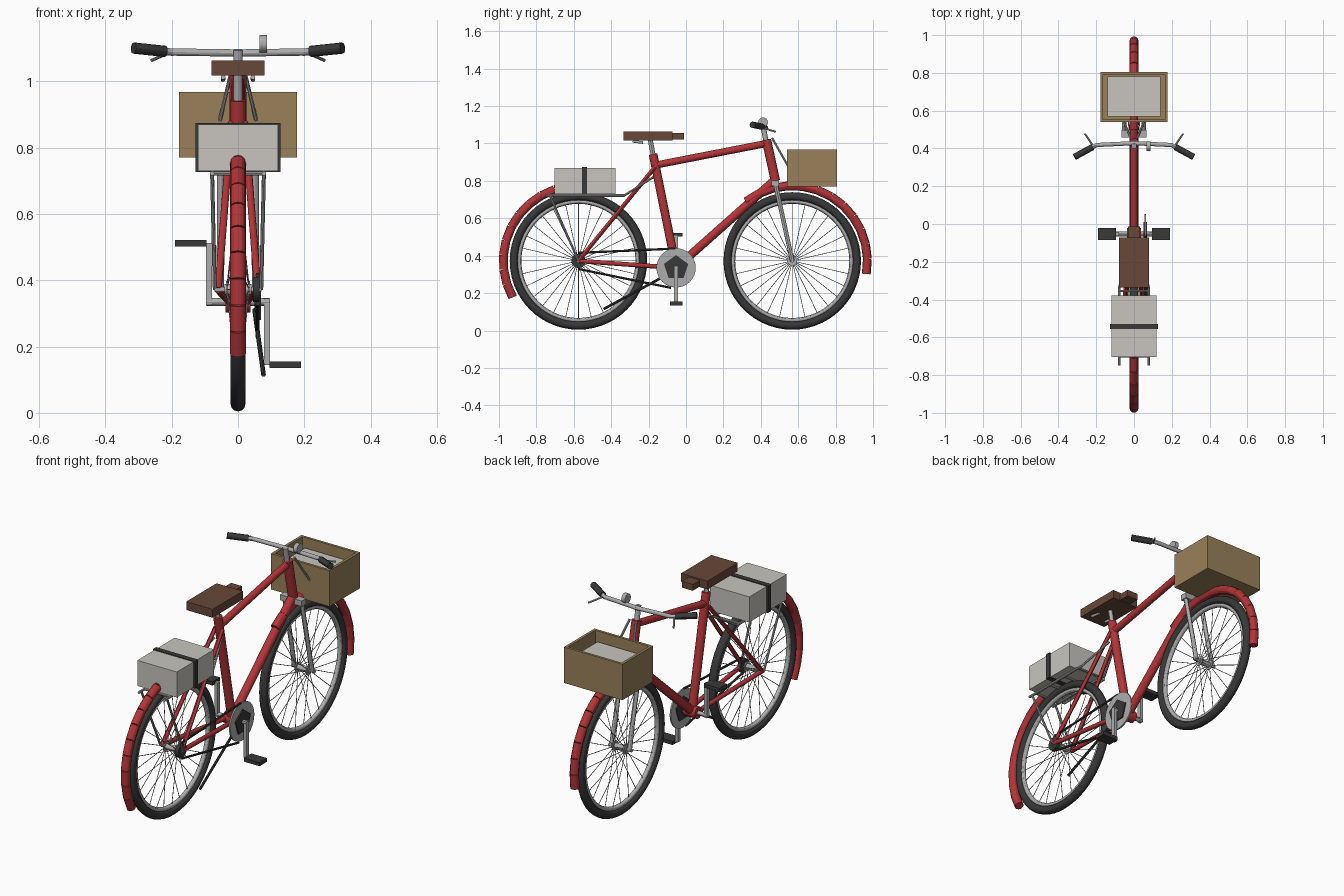
import bpy, math
from mathutils import Vector, Matrix

if "Cube" in bpy.data.objects:
    bpy.data.objects.remove(bpy.data.objects["Cube"])


def mat(name, r, g, b):
    m = bpy.data.materials.new(name)
    m.diffuse_color = (r, g, b, 1)
    m.use_nodes = True
    m.node_tree.nodes["Principled BSDF"].inputs["Base Color"].default_value = m.diffuse_color
    return m


RED = mat("red_paint", 0.45, 0.035, 0.04)
DARK = mat("black_rubber", 0.04, 0.04, 0.04)
STEEL = mat("steel", 0.42, 0.42, 0.42)
BROWN = mat("brown_leather", 0.14, 0.065, 0.04)
WOOD = mat("tan_wood", 0.32, 0.22, 0.1)
PAPER = mat("pale_card", 0.58, 0.56, 0.52)


def finish(name, m, smooth=True):
    o = bpy.context.object
    o.name = name
    o.data.materials.append(m)
    if smooth:
        bpy.ops.object.shade_smooth_by_angle()
    return o


def box(name, m, x, y, z):
    """Box from three (min, max) ranges."""
    bpy.ops.mesh.primitive_cube_add(size=1)
    o = finish(name, m, False)
    r = (x, y, z)
    o.data.transform(Matrix.Translation([sum(a) / 2 for a in r]) @
                     Matrix.Diagonal([a[1] - a[0] for a in r] + [1]))
    return o


def rod(name, m, a, b, r, sides=12):
    """Cylinder between two points."""
    a, b = Vector(a), Vector(b)
    d = b - a
    bpy.ops.mesh.primitive_cylinder_add(vertices=sides, radius=r, depth=d.length, location=(a + b) / 2)
    bpy.context.object.rotation_euler = d.to_track_quat('Z', 'Y').to_euler()
    return finish(name, m)


def chain_of_rods(name, m, pts, r, sides=12):
    for i, (a, b) in enumerate(zip(pts, pts[1:])):
        rod(f"{name}_{i}", m, a, b, r, sides)


def torus(name, m, c, R, r, seg=56, minor=12):
    bpy.ops.mesh.primitive_torus_add(major_segments=seg, minor_segments=minor, major_radius=R,
                                     minor_radius=r, location=c, rotation=(0, math.pi / 2, 0))
    return finish(name, m)


def on_arc(cy, r, deg, x=0):
    a = math.radians(deg)
    return Vector((x, cy + r * math.cos(a), WZ + r * math.sin(a)))


WZ, REAR, FRONT = 0.372, -0.575, 0.568
BB = (0, -0.053, 0.335)

# Wheels: tyre, rim, hub with flanges, spokes
for side, cy in (("rear", REAR), ("front", FRONT)):
    c = (0, cy, WZ)
    torus(side + "_tyre", DARK, c, 0.345, 0.0225)
    rim = torus(side + "_rim", STEEL, c, 0.317, 0.012)
    rod(side + "_hub", STEEL, (-0.04, cy, WZ), (0.04, cy, WZ), 0.016)
    rod(side + "_axle", STEEL, (-0.07, cy, WZ), (0.07, cy, WZ), 0.008)
    for s in (-1, 1):
        rod(side + "_hub_flange", STEEL, (s * 0.03, cy, WZ), (s * 0.036, cy, WZ), 0.026, 16)
    for i in range(28):
        a = i * 360 / 28
        s = 0.032 if i % 2 else -0.032
        rod(f"{side}_spoke_{i}", STEEL, on_arc(cy, 0.02, a, s), on_arc(cy, 0.312, a), 0.0018, 5)

# Mudguards, made of short straight segments
chain_of_rods("rear_mudguard", RED, [on_arc(REAR, 0.402, 75 + 134 * i / 12) for i in range(13)], 0.0235)
chain_of_rods("front_mudguard", RED, [on_arc(FRONT, 0.402, -10 + 138 * i / 12) for i in range(13)], 0.0235)

# Frame
rod("seat_tube", RED, BB, (0, -0.176, 0.943), 0.023, 16)
rod("top_tube", RED, (0, -0.16, 0.885), (0, 0.43, 1.0), 0.019, 16)
rod("head_tube", RED, (0, 0.43, 1.02), (0, 0.478, 0.80), 0.025, 16)
rod("down_tube", RED, BB, (0, 0.47, 0.80), 0.023, 16)
rod("bottom_bracket", RED, (-0.038, *BB[1:]), (0.038, *BB[1:]), 0.032, 16)
for s in (-1, 1):
    rod("seat_stay", RED, (s * 0.06, REAR, WZ), (s * 0.02, -0.165, 0.875), 0.011)
    rod("chain_stay", RED, (s * 0.06, REAR, WZ), (s * 0.025, *BB[1:]), 0.012)

# Fork
box("fork_crown", STEEL, (-0.066, 0.066), (0.458, 0.498), (0.772, 0.802))
for s in (-1, 1):
    chain_of_rods("fork_blade", STEEL,
                  [(s * 0.052, 0.478, 0.785), (s * 0.052, 0.538, 0.51), (s * 0.055, FRONT, WZ)], 0.012)

# Saddle
rod("seat_post", STEEL, (0, -0.174, 0.93), (0, -0.192, 1.025), 0.013)
box("saddle", BROWN, (-0.08, 0.08), (-0.335, -0.072), (1.017, 1.063))
box("saddle_nose", BROWN, (-0.033, 0.033), (-0.1, -0.012), (1.02, 1.055))
for s in (-1, 1):
    rod("saddle_spring", STEEL, (s * 0.045, -0.285, 1.012), (s * 0.045, -0.23, 1.005), 0.007)

# Handlebar with grips, brake levers and bell
rod("stem", STEEL, (0, 0.428, 1.01), (0, 0.412, 1.095), 0.014)
for s in (-1, 1):
    rod("handlebar", STEEL, (0, 0.428, 1.085), (s * 0.2, 0.418, 1.088), 0.011)
    rod("handlebar_end", STEEL, (s * 0.195, 0.42, 1.087), (s * 0.25, 0.391, 1.093), 0.011)
    rod("grip", DARK, (s * 0.22, 0.407, 1.09), (s * 0.315, 0.355, 1.1), 0.017)
    rod("brake_lever", STEEL, (s * 0.215, 0.412, 1.083), (s * 0.26, 0.478, 1.063), 0.005, 8)
rod("bell", STEEL, (0.065, 0.412, 1.113), (0.087, 0.412, 1.113), 0.026, 20)

# Drivetrain: chainring, sprocket, chain, cranks and pedals
rod("chainring", STEEL, (0.055, *BB[1:]), (0.063, *BB[1:]), 0.105, 32)
rod("chainring_spider", DARK, (0.05, *BB[1:]), (0.07, *BB[1:]), 0.068, 5)
rod("sprocket", DARK, (0.045, REAR, WZ), (0.065, REAR, WZ), 0.038, 20)
rod("upper_chain", DARK, (0.059, REAR, WZ + 0.043), (0.059, -0.06, 0.438), 0.006, 8)
rod("lower_chain", DARK, (0.059, REAR, WZ - 0.043), (0.059, -0.08, 0.228), 0.006, 8)
rod("crank_axle", STEEL, (-0.095, *BB[1:]), (0.095, *BB[1:]), 0.012)
for s, z in ((1, 0.145), (-1, 0.512)):
    ends = sorted((BB[2] - 0.01 * -s, z))
    box("crank", STEEL, sorted((s * 0.079, s * 0.097)), (-0.064, -0.042), ends)
    box("pedal", DARK, sorted((s * 0.095, s * 0.19)), (-0.085, -0.02), (z - 0.01, z + 0.01))
rod("kickstand", DARK, (0.05, -0.08, 0.31), (0.077, -0.44, 0.115), 0.007, 8)

# Rear rack
for s in (-1, 1):
    rod("rack_rail", STEEL, (s * 0.078, -0.75, 0.722), (s * 0.078, -0.33, 0.722), 0.007, 8)
    rod("rack_leg", STEEL, (s * 0.078, -0.727, 0.72), (s * 0.07, REAR, WZ), 0.006, 8)
    rod("rack_stay", STEEL, (s * 0.078, -0.33, 0.722), (s * 0.02, -0.175, 0.82), 0.006, 8)
for i in range(4):
    y = -0.7 + i * 0.115
    rod(f"rack_slat_{i}", STEEL, (-0.078, y, 0.722), (0.078, y, 0.722), 0.006, 8)

# Parcel with strap
box("parcel", PAPER, (-0.12, 0.12), (-0.703, -0.378), (0.73, 0.87))
box("parcel_strap", DARK, (-0.128, 0.128), (-0.557, -0.529), (0.726, 0.874))

# Front crate with papers and struts
box("crate_floor", WOOD, (-0.178, 0.178), (0.54, 0.806), (0.77, 0.785))
for s in (-1, 1):
    box("crate_side", WOOD, sorted((s * 0.178, s * 0.163)), (0.54, 0.806), (0.77, 0.967))
for y in (0.54, 0.792):
    box("crate_end", WOOD, (-0.164, 0.164), (y, y + 0.014), (0.77, 0.967))
box("crate_papers", PAPER, (-0.14, 0.14), (0.568, 0.782), (0.785, 0.915))
for s in (-1, 1):
    rod("crate_strut", STEEL, (s * 0.02, 0.46, 1.03), (s * 0.055, 0.545, 0.88), 0.006, 8)
